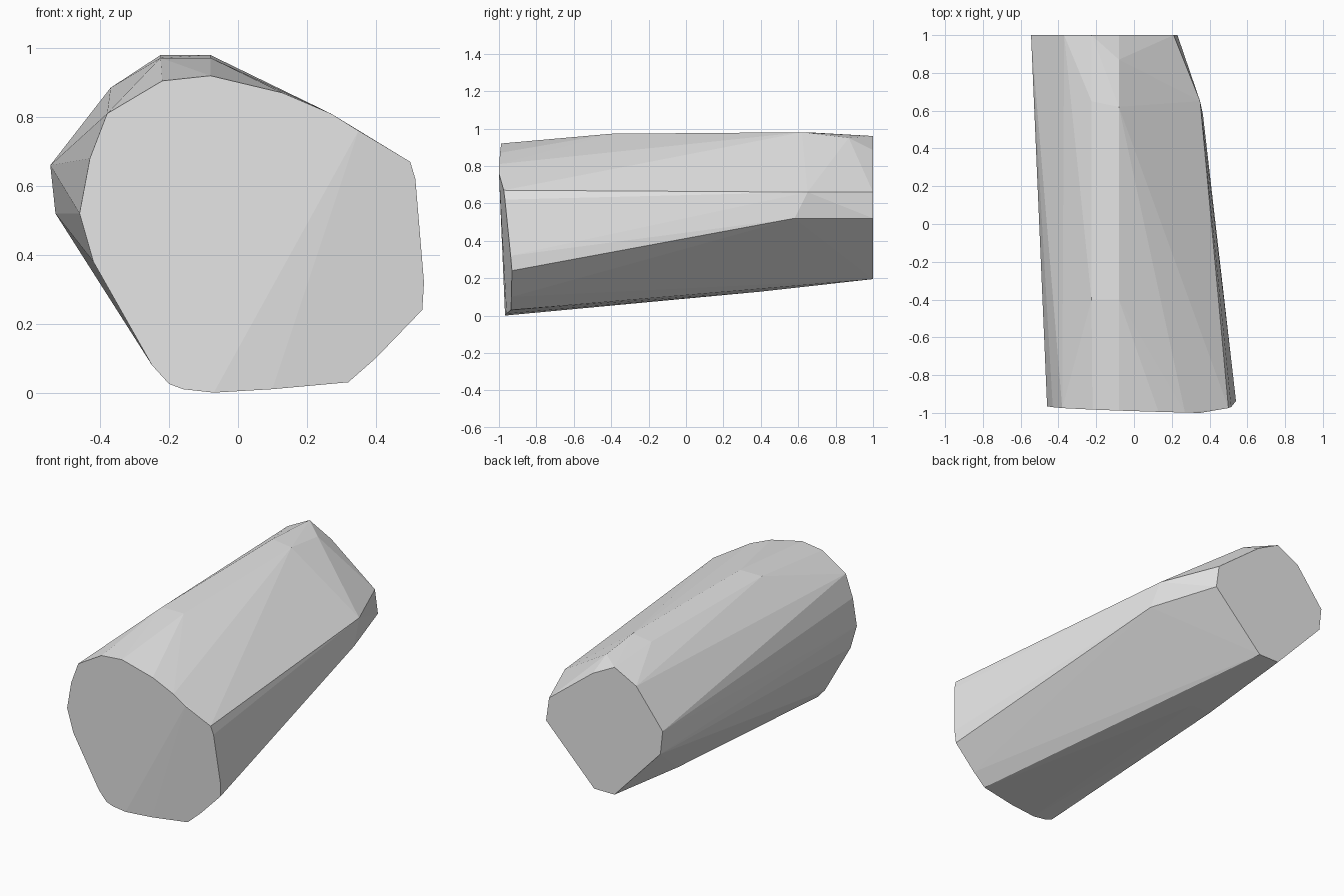
import bpy, bmesh

# Front outline (x, z); its depth follows two planes meeting in a soft crease
FRONT = [(-0.46, 0.52), (-0.42, 0.38), (-0.25, 0.08), (-0.2, 0.025), (-0.16, 0.01),
         (-0.07, 0.0), (0.1, 0.01), (0.32, 0.03), (0.4, 0.1), (0.535, 0.24),
         (0.54, 0.32), (0.515, 0.62), (0.5, 0.67), (0.35, 0.76), (0.27, 0.81),
         (0.13, 0.87), (-0.08, 0.92), (-0.22, 0.905), (-0.38, 0.81), (-0.43, 0.68)]

# Flat back outline (x, z) at y = 1
BACK = [(-0.545, 0.66), (-0.53, 0.52), (-0.225, 0.195), (-0.09, 0.195), (0.23, 0.52),
        (0.21, 0.66), (-0.08, 0.885), (-0.225, 0.96), (-0.37, 0.885)]

# Bulges along the body (x, y, z)
BODY = [(0.365, 0.58, 0.52), (0.35, 0.65, 0.66),
        (-0.08, -0.4, 0.972), (-0.225, -0.4, 0.972),
        (-0.08, 0.62, 0.98), (-0.225, 0.65, 0.98), (-0.08, 0.87, 0.95),
        (-0.09, 0.4, 0.128), (-0.225, 0.4, 0.13)]


def front_depth(x, z):
    return max(-0.97 - 0.0365 * x - 0.0227 * z, -0.97 + 0.115 * x - 0.0925 * z)


points = [(x, front_depth(x, z), z) for x, z in FRONT]
points += [(x, 1.0, z) for x, z in BACK] + BODY

# Faceted body: convex wrap of the outlines
bm = bmesh.new()
for p in points:
    bm.verts.new(p)
hull = bmesh.ops.convex_hull(bm, input=bm.verts[:])
loose = {g for g in hull["geom_interior"] + hull["geom_unused"]
         if isinstance(g, bmesh.types.BMVert)}
bmesh.ops.delete(bm, geom=list(loose), context='VERTS')
bmesh.ops.recalc_face_normals(bm, faces=bm.faces[:])
mesh = bpy.data.meshes.new("faceted_body")
bm.to_mesh(mesh)
bm.free()

body = bpy.data.objects.new("faceted_body", mesh)
bpy.context.collection.objects.link(body)

# Single grey colour
grey = bpy.data.materials.new("light_grey")
grey.diffuse_color = (0.8, 0.8, 0.8, 1)
mesh.materials.append(grey)
